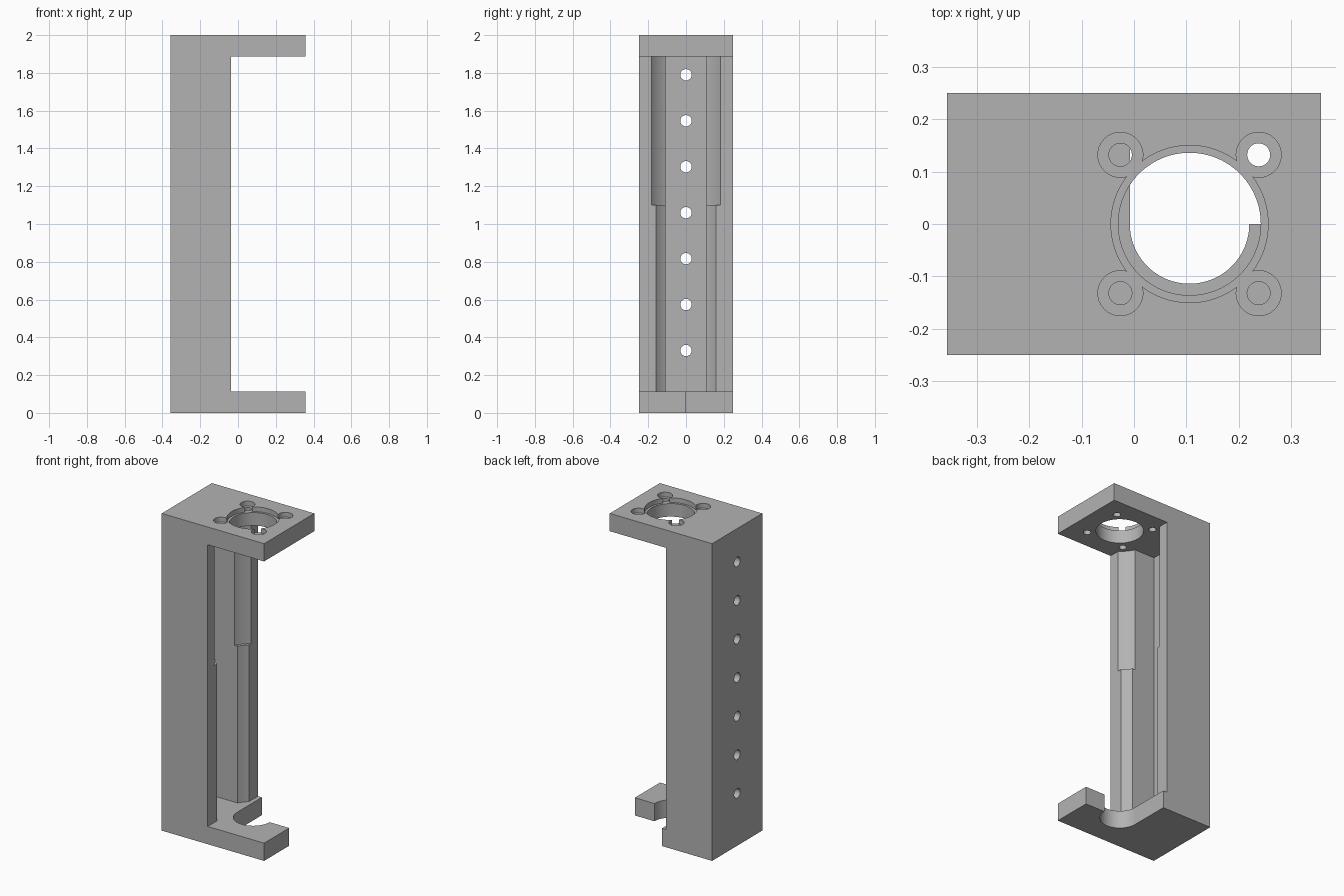
import bpy, bmesh, math
from mathutils import Matrix

cube = bpy.data.objects.get("Cube")
if cube:
    bpy.data.objects.remove(cube, do_unlink=True)

grey = bpy.data.materials.new("plain grey")
grey.use_nodes = True
colour = (0.45, 0.45, 0.45, 1)
grey.diffuse_color = colour
grey.node_tree.nodes["Principled BSDF"].inputs["Base Color"].default_value = colour

# Main dimensions
HALF_X, HALF_Y, HEIGHT = 0.357, 0.25, 2.0
FRONT_X = -0.036          # open face of the column
PLATE = 0.112             # thickness of both end plates
AXIS_X = 0.106            # centre line of the bore


def add_object(name, bm):
    bmesh.ops.recalc_face_normals(bm, faces=bm.faces)
    mesh = bpy.data.meshes.new(name)
    bm.to_mesh(mesh)
    bm.free()
    obj = bpy.data.objects.new(name, mesh)
    bpy.context.collection.objects.link(obj)
    mesh.materials.append(grey)
    return obj


def box(name, x0, x1, y0, y1, z0, z1):
    bm = bmesh.new()
    place = Matrix.Translation(((x0 + x1) / 2, (y0 + y1) / 2, (z0 + z1) / 2))
    size = Matrix.Diagonal((x1 - x0, y1 - y0, z1 - z0, 1))
    bmesh.ops.create_cube(bm, size=1, matrix=place @ size)
    return add_object(name, bm)


def cylinder(name, x, y, r, z0, z1, sides=96):
    bm = bmesh.new()
    bmesh.ops.create_cone(bm, cap_ends=True, segments=sides, radius1=r, radius2=r,
                          depth=z1 - z0, matrix=Matrix.Translation((x, y, (z0 + z1) / 2)))
    return add_object(name, bm)


def cut(body, cutter):
    mod = body.modifiers.new("cut", 'BOOLEAN')
    mod.operation = 'DIFFERENCE'
    mod.solver = 'EXACT'
    mod.object = cutter
    bpy.context.view_layer.objects.active = body
    bpy.ops.object.modifier_apply(modifier=mod.name)
    bpy.data.objects.remove(cutter, do_unlink=True)


# C-shaped bracket: side profile extruded across the depth
profile = [(-HALF_X, 0), (HALF_X, 0), (HALF_X, PLATE), (FRONT_X, PLATE),
           (FRONT_X, HEIGHT - PLATE), (HALF_X, HEIGHT - PLATE),
           (HALF_X, HEIGHT), (-HALF_X, HEIGHT)]
bm = bmesh.new()
face = bm.faces.new([bm.verts.new((x, -HALF_Y, z)) for x, z in profile])
side = bmesh.ops.extrude_face_region(bm, geom=[face])
bmesh.ops.translate(bm, vec=(0, 2 * HALF_Y, 0),
                    verts=[v for v in side["geom"] if isinstance(v, bmesh.types.BMVert)])
bracket = add_object("bracket_body", bm)

# Round recess in the column, wider in the upper half, and a deep square channel
cut(bracket, cylinder("lower_recess", AXIS_X, 0, 0.214, PLATE, HEIGHT - PLATE, 128))
cut(bracket, cylinder("upper_recess", AXIS_X, 0, 0.232, 1.1, HEIGHT - PLATE, 128))
cut(bracket, box("channel", -0.24, 0.1, -0.108, 0.108, PLATE, HEIGHT - PLATE))

# Top plate: bore with counterbore, and four screw holes with round seats
SEAT_Z = HEIGHT - 0.03
cut(bracket, cylinder("counterbore", AXIS_X, 0, 0.15, SEAT_Z, 2.1))
for sx in (-1, 1):
    for sy in (-1, 1):
        x, y = AXIS_X + sx * 0.132, sy * 0.132
        cut(bracket, cylinder("screw_seat", x, y, 0.043, SEAT_Z, 2.1, 48))
        cut(bracket, cylinder("screw_hole", x, y, 0.022, 1.8, 2.1, 32))
cut(bracket, cylinder("bore", AXIS_X, 0, 0.136, 1.8, 2.1))

# Bottom plate: hook-shaped opening towards the back
cut(bracket, cylinder("hook_round", AXIS_X, 0, 0.114, -0.1, 0.2))
cut(bracket, box("hook_opening", AXIS_X - 0.114, 0.5, 0, 0.4, -0.1, 0.2))

# Row of mounting holes through the column wall
for i in range(7):
    drill = cylinder("mounting_hole", 0, 0, 0.03, -0.2, 0.2, 32)
    drill.data.transform(Matrix.Translation((-0.3, 0, 0.33 + i * 0.2433))
                         @ Matrix.Rotation(math.pi / 2, 4, 'Y'))
    cut(bracket, drill)

# Smooth bores with sharp edges
bpy.ops.object.select_all(action='DESELECT')
bracket.select_set(True)
bpy.context.view_layer.objects.active = bracket
bpy.ops.object.shade_smooth_by_angle(angle=math.radians(25))
